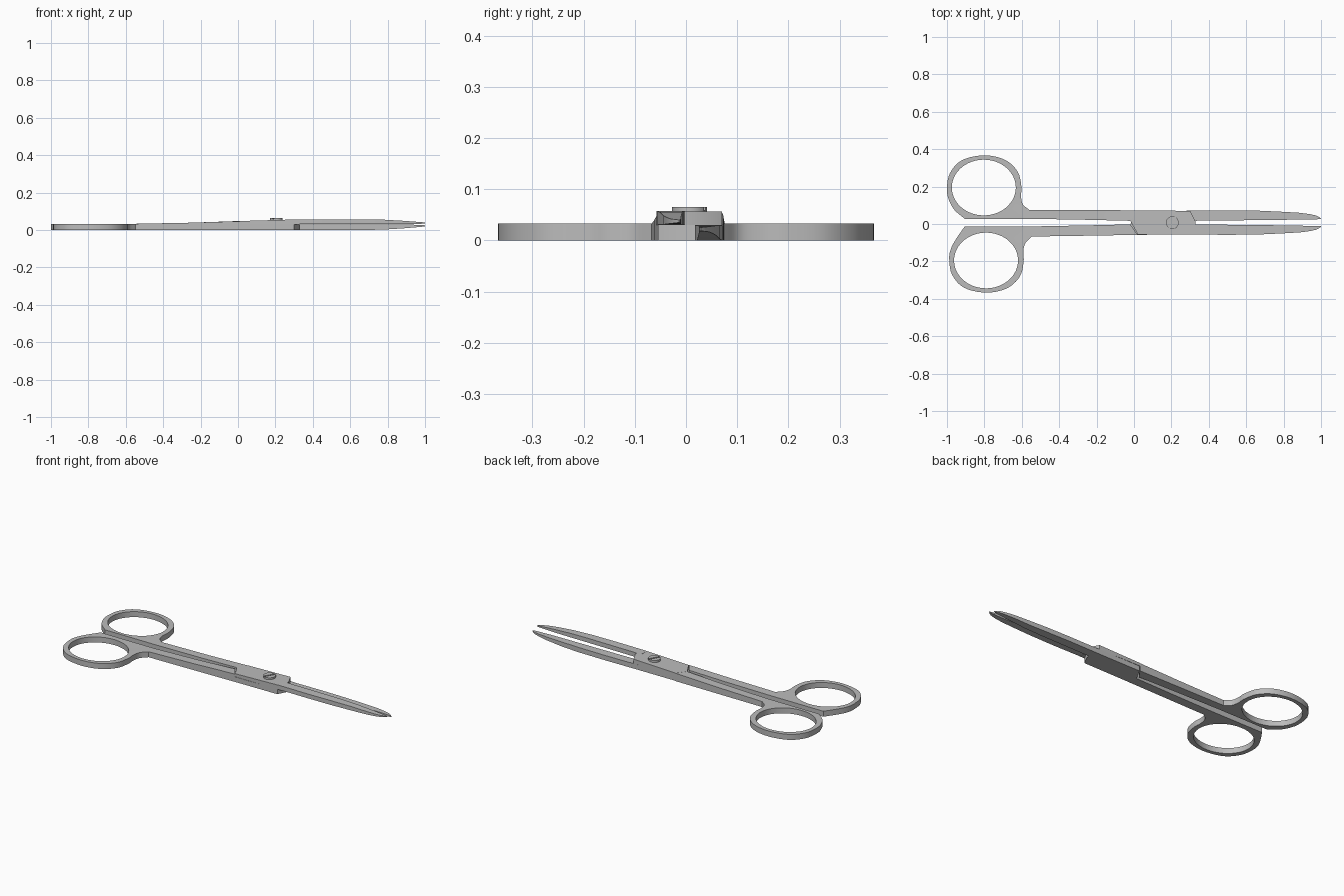
import bpy, bmesh, math
from mathutils import Vector

cube = bpy.data.objects.get("Cube")
if cube:
    bpy.data.objects.remove(cube, do_unlink=True)

steel = bpy.data.materials.new("brushed steel grey")
steel.use_nodes = True
steel.diffuse_color = (0.5, 0.5, 0.5, 1)
steel.node_tree.nodes["Principled BSDF"].inputs["Base Color"].default_value = (0.5, 0.5, 0.5, 1)

RING_TOP = 0.033


def finish(bm, name):
    bmesh.ops.remove_doubles(bm, verts=bm.verts, dist=0.0002)
    bmesh.ops.recalc_face_normals(bm, faces=bm.faces)
    mesh = bpy.data.meshes.new(name)
    bm.to_mesh(mesh)
    bm.free()
    mesh.materials.append(steel)
    ob = bpy.data.objects.new(name, mesh)
    bpy.context.collection.objects.link(ob)
    bpy.ops.object.select_all(action="DESELECT")
    ob.select_set(True)
    bpy.context.view_layer.objects.active = ob
    bpy.ops.object.shade_smooth_by_angle(angle=math.radians(30))
    return ob


def spline(pts, steps=5):
    """Smooth open path through the given points."""
    p = [Vector(q) for q in pts]
    p = [2 * p[0] - p[1]] + p + [2 * p[-1] - p[-2]]
    out = []
    for a, b, c, d in zip(p, p[1:], p[2:], p[3:]):
        for i in range(steps):
            t = i / steps
            out.append(0.5 * (2 * b + (c - a) * t + (2 * a - 5 * b + 4 * c - d) * t * t
                              + (3 * b - a - 3 * c + d) * t ** 3))
    return out + [p[-2]]


def loft(bm, stations, cap_start=True):
    """Stations are (inner x, inner y, outer x, outer y, bottom, top)."""
    rows = [[bm.verts.new(c) for c in ((xi, yi, b), (xo, yo, b), (xo, yo, t), (xi, yi, t))]
            for xi, yi, xo, yo, b, t in stations]
    for r, s in zip(rows, rows[1:]):
        for i in range(4):
            j = (i + 1) % 4
            bm.faces.new((r[i], r[j], s[j], s[i]))
    bm.faces.new(rows[-1])
    if cap_start:
        bm.faces.new(rows[0])


def prism(bm, outline, bottom, top):
    """Closed outline between two heights; each height is a function of x."""
    lo = [bm.verts.new((x, y, bottom(x))) for x, y in outline]
    hi = [bm.verts.new((x, y, top(x))) for x, y in outline]
    bm.faces.new(lo)
    bm.faces.new(hi)
    for i in range(len(lo)):
        j = (i + 1) % len(lo)
        bm.faces.new((lo[i], lo[j], hi[j], hi[i]))


# Outer outline of the finger ring, running from the handle's end round to the shank
RING = [(-.96, .075), (-.99, .13), (-1, .185), (-.985, .27), (-.92, .341), (-.8, .367),
        (-.69, .343), (-.622, .28), (-.602, .2), (-.604, .15), (-.594, .105), (-.56, .076)]


def ring(bm, side, dx, y_in, y_out):
    """Finger ring whose inner hole is an ellipse; the shank side stays open."""
    path = [(-.905 - dx, y_in)] + [(x, side * y) for x, y in RING[:-1]] + [(RING[-1][0], y_out)]
    outer = [Vector((x + dx, y)) for x, y in spline(path)]
    joint = len(outer) - 1
    a, b = Vector((-.56 + dx, y_in)), outer[0]
    outer += [a.lerp(b, i / 12) for i in range(12)]
    centre = Vector((-.803 + dx, side * .195))
    loops = []
    for p in outer:
        d = p - centre
        ang = math.atan2(d.y, d.x)
        r = 1 / math.hypot(math.cos(ang) / .171, math.sin(ang) / .149)
        q = centre + r * Vector((math.cos(ang), math.sin(ang)))
        loops.append([bm.verts.new((v.x, v.y, z)) for v, z in
                      ((q, 0), (p, 0), (p, RING_TOP), (q, RING_TOP))])
    for k, r in enumerate(loops):
        s = loops[(k + 1) % len(loops)]
        for i in range(4):
            if i == 1 and k == joint:
                continue
            j = (i + 1) % 4
            bm.faces.new((r[i], r[j], s[j], s[i]))


# Half-lap joint outline and blade, given for the upper arm
LAP = [(.02, -.055), (.33, -.056), (.33, .012), (.3, .07), (.02, .073), (-.02, .017)]
# x, inner y, outer y, distance of flat face and outer face from the lap plane
BLADE = [(.3, -.002, -.056, 0, .027), (.5, -.004, -.058, 0, .027), (.67, -.006, -.056, 0, .027),
         (.78, -.007, -.051, 0, .025), (.885, -.009, -.045, 0, .019), (.94, -.01, -.038, .001, .015),
         (.975, -.01, -.03, .002, .012), (.992, -.011, -.021, .003, .011), (1, -.012, -.014, .004, .01)]
LAP_Z = .03


def arm(name, upper):
    bm = bmesh.new()
    flip = (lambda y: y) if upper else (lambda y: .015 - y)
    sign = 1 if upper else -1
    side = 1 if upper else -1
    dx = 0 if upper else .012
    y_in, y_out = (.028, .076) if upper else (-.013, -.067)
    # Finger ring and shank
    ring(bm, side, dx, y_in, y_out)
    end = (-.02, flip(.017), .02, flip(.073), 0, .047)
    loft(bm, [(-.56 + dx, y_in, -.56 + dx, y_out, 0, RING_TOP),
              (-.25, (y_in + end[1]) / 2, -.25, (y_out + end[3]) / 2, 0, .039), end], False)
    # Crossing half-lap
    outline = [(x, flip(y)) for x, y in LAP]
    if upper:
        prism(bm, outline, lambda x: LAP_Z, lambda x: .047 + .01 * (x + .02) / .35)
    else:
        prism(bm, outline, lambda x: 0, lambda x: LAP_Z)
    # Blade
    depth = 1 if upper else LAP_Z / .027
    loft(bm, [(x, flip(yi), x, flip(yo), *sorted((LAP_Z + sign * (near + .001), LAP_Z + sign * far * depth)))
              for x, yi, yo, near, far in BLADE])
    return finish(bm, name)


arm("upper_arm", True)
arm("lower_arm", False)

# Pivot screw: base disc with two half-discs that leave a slot between them
bm = bmesh.new()
cx, cy, radius = .205, .007, .034


def arc(start, stop, r=radius, n=20):
    return [(cx + r * math.cos(start + (stop - start) * i / n),
             cy + r * math.sin(start + (stop - start) * i / n)) for i in range(n + 1)]


prism(bm, arc(0, 2 * math.pi, n=40)[:-1], lambda x: .045, lambda x: .0585)
for turn in (math.radians(60), math.radians(240)):
    prism(bm, arc(turn + .13, turn + math.pi - .13), lambda x: .0585, lambda x: .065)
finish(bm, "pivot_screw")
